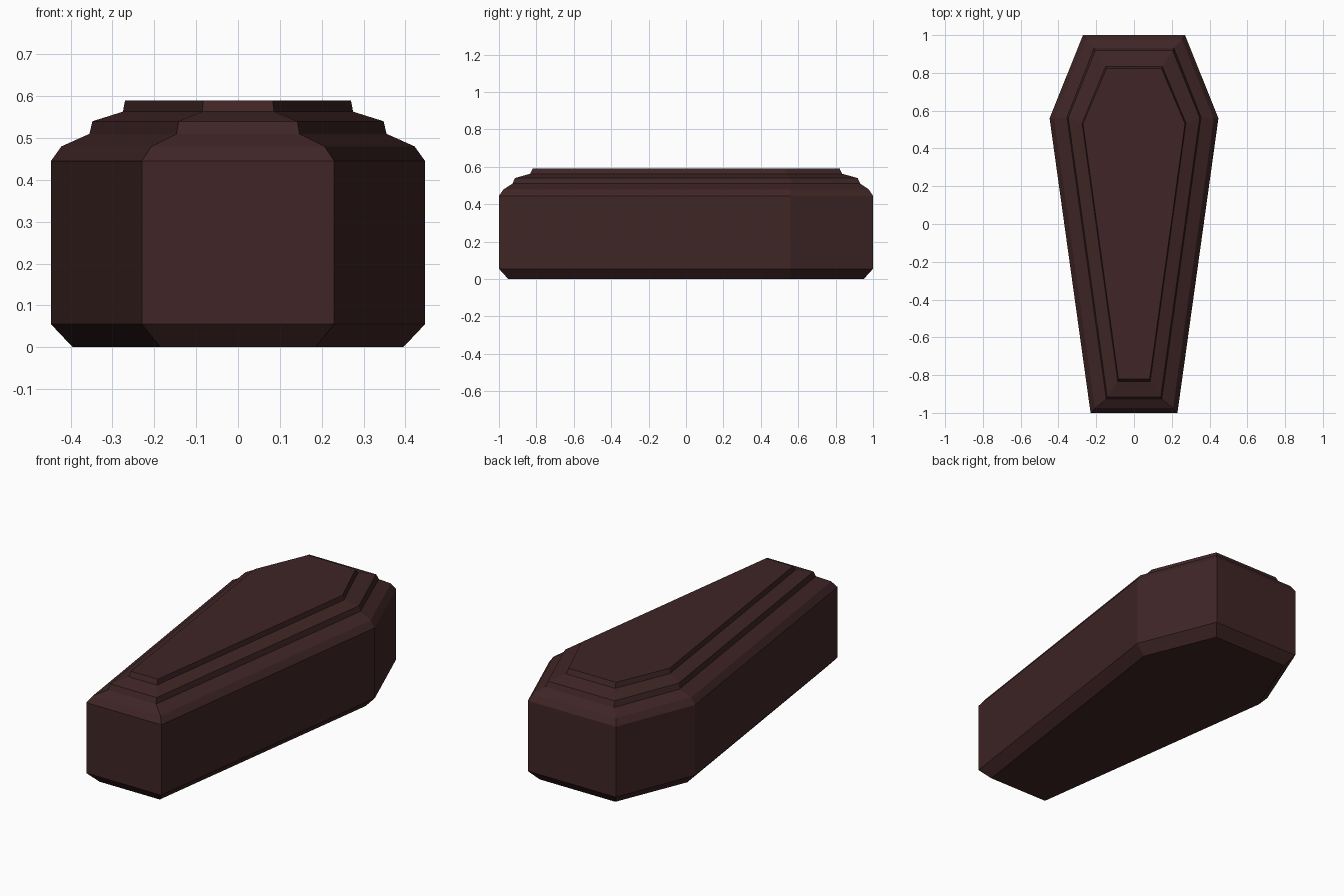
import bpy, bmesh

if "Cube" in bpy.data.objects:
    bpy.data.objects.remove(bpy.data.objects["Cube"])

wood = bpy.data.materials.new("dark mahogany")
wood.diffuse_color = (0.050, 0.0185, 0.019, 1)
wood.use_nodes = True
wood.node_tree.nodes["Principled BSDF"].inputs["Base Color"].default_value = wood.diffuse_color


def hexagon(foot, foot_y, shoulder, shoulder_y, head, head_y):
    """Six-sided outline from half widths and their y positions."""
    right = [(foot, foot_y), (shoulder, shoulder_y), (head, head_y)]
    return right + [(-x, y) for x, y in reversed(right)]


def loft(name, levels, cap_bottom=False, cap_top=False):
    """Bridge a stack of hexagon outlines, first value is the height."""
    bm = bmesh.new()
    rings = [[bm.verts.new((x, y, z)) for x, y in hexagon(*sizes)]
             for z, *sizes in levels]
    for a, b in zip(rings, rings[1:]):
        for i in range(6):
            j = (i + 1) % 6
            bm.faces.new((a[i], a[j], b[j], b[i]))
    if cap_bottom:
        bm.faces.new(rings[0][::-1])
    if cap_top:
        bm.faces.new(rings[-1])
    mesh = bpy.data.meshes.new(name)
    bm.to_mesh(mesh)
    bm.free()
    mesh.materials.append(wood)
    obj = bpy.data.objects.new(name, mesh)
    bpy.context.collection.objects.link(obj)


# rim shared by box and lid
rim = (0.445, 0.23, -1.0, 0.447, 0.56, 0.27, 1.0)

# box with chamfered base
loft("casket_box", [
    (0.0, 0.185, -0.95, 0.395, 0.553, 0.232, 0.95),
    (0.055, *rim[1:]),
    rim,
], cap_bottom=True)

# stepped lid with two raised panels
loft("stepped_lid", [
    rim,
    (0.48, 0.207, -0.975, 0.422, 0.557, 0.254, 0.977),
    (0.51, 0.147, -0.928, 0.355, 0.565, 0.211, 0.932),
    (0.54, 0.142, -0.915, 0.348, 0.562, 0.205, 0.918),
    (0.563, 0.086, -0.833, 0.275, 0.535, 0.150, 0.835),
    (0.59, 0.083, -0.82, 0.270, 0.53, 0.146, 0.822),
], cap_top=True)
